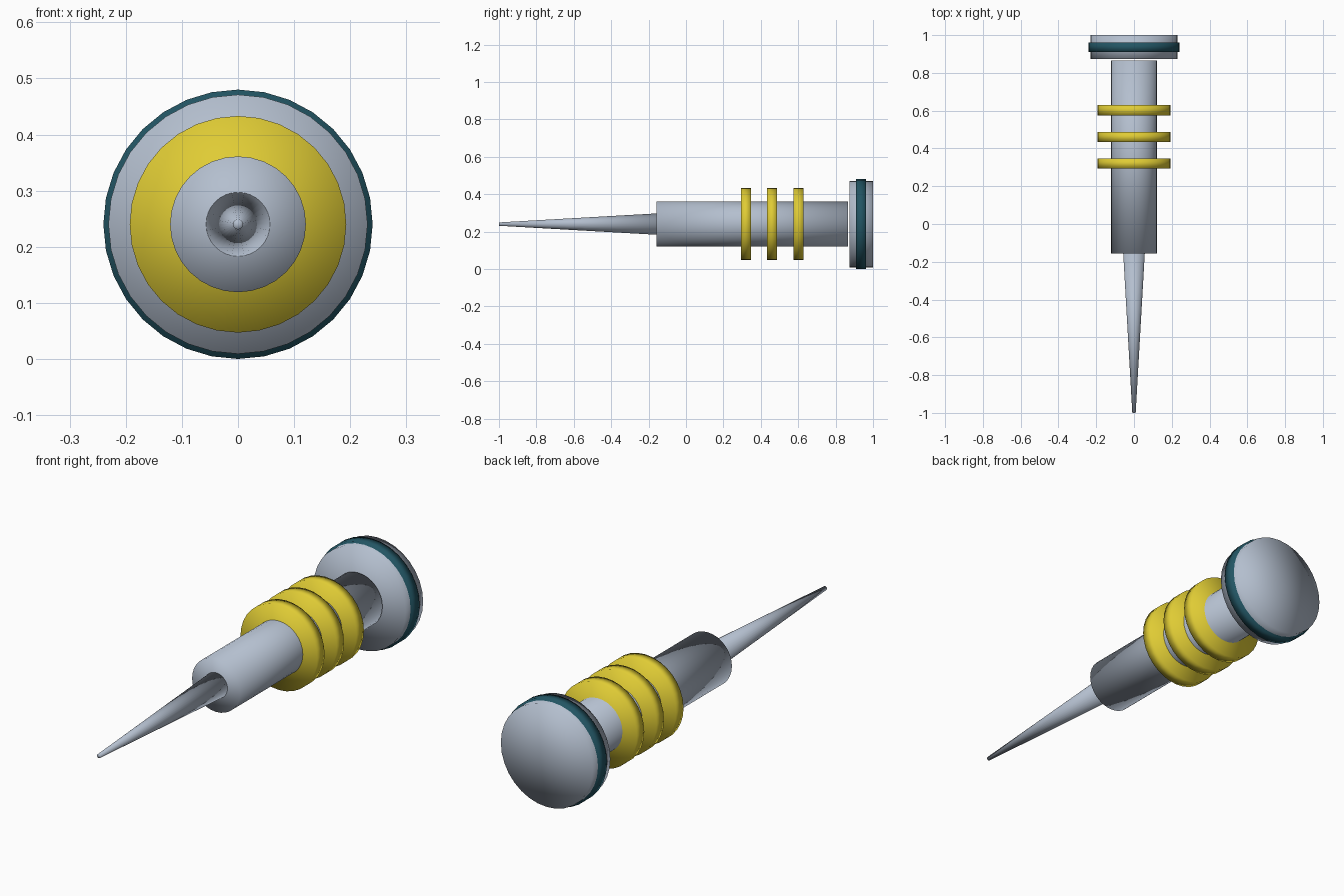
import bpy
from math import pi

if "Cube" in bpy.data.objects:
    bpy.data.objects.remove(bpy.data.objects["Cube"])

AXIS_Z = 0.24
SIDES = 32


def material(name, rgb):
    mat = bpy.data.materials.new(name)
    mat.diffuse_color = (*rgb, 1.0)
    mat.use_nodes = True
    mat.node_tree.nodes["Principled BSDF"].inputs["Base Color"].default_value = mat.diffuse_color
    return mat


def turned(name, y_front, y_back, r_front, r_back, mat):
    """Round section along the y axis, straight or tapered, smooth over its rims."""
    bpy.ops.mesh.primitive_cone_add(
        vertices=SIDES, radius1=r_back, radius2=r_front,
        depth=y_back - y_front, end_fill_type='TRIFAN',
        location=(0, (y_front + y_back) / 2, AXIS_Z), rotation=(pi / 2, 0, 0))
    ob = bpy.context.object
    ob.name = name
    bpy.ops.object.transform_apply(location=False, rotation=True, scale=False)
    bpy.ops.object.shade_smooth()
    ob.data.materials.append(mat)
    return ob


steel = material("blue_grey", (0.455, 0.52, 0.62))
yellow = material("yellow", (0.74, 0.60, 0.035))
teal = material("dark_teal", (0.016, 0.09, 0.125))

# Tapered needle and main shaft
turned("needle", -1.0, -0.157, 0.009, 0.057, steel)
turned("shaft", -0.157, 0.865, 0.121, 0.121, steel)

# Yellow grip rings
for i, y in enumerate((0.32, 0.46, 0.602)):
    turned(f"grip_ring_{i + 1}", y - 0.027, y + 0.027, 0.193, 0.193, yellow)

# Wide end cap, separated from the shaft by a thin gap, with its teal band
turned("end_cap", 0.873, 1.0, 0.231, 0.231, steel)
turned("cap_band", 0.91, 0.962, 0.24, 0.24, teal)
